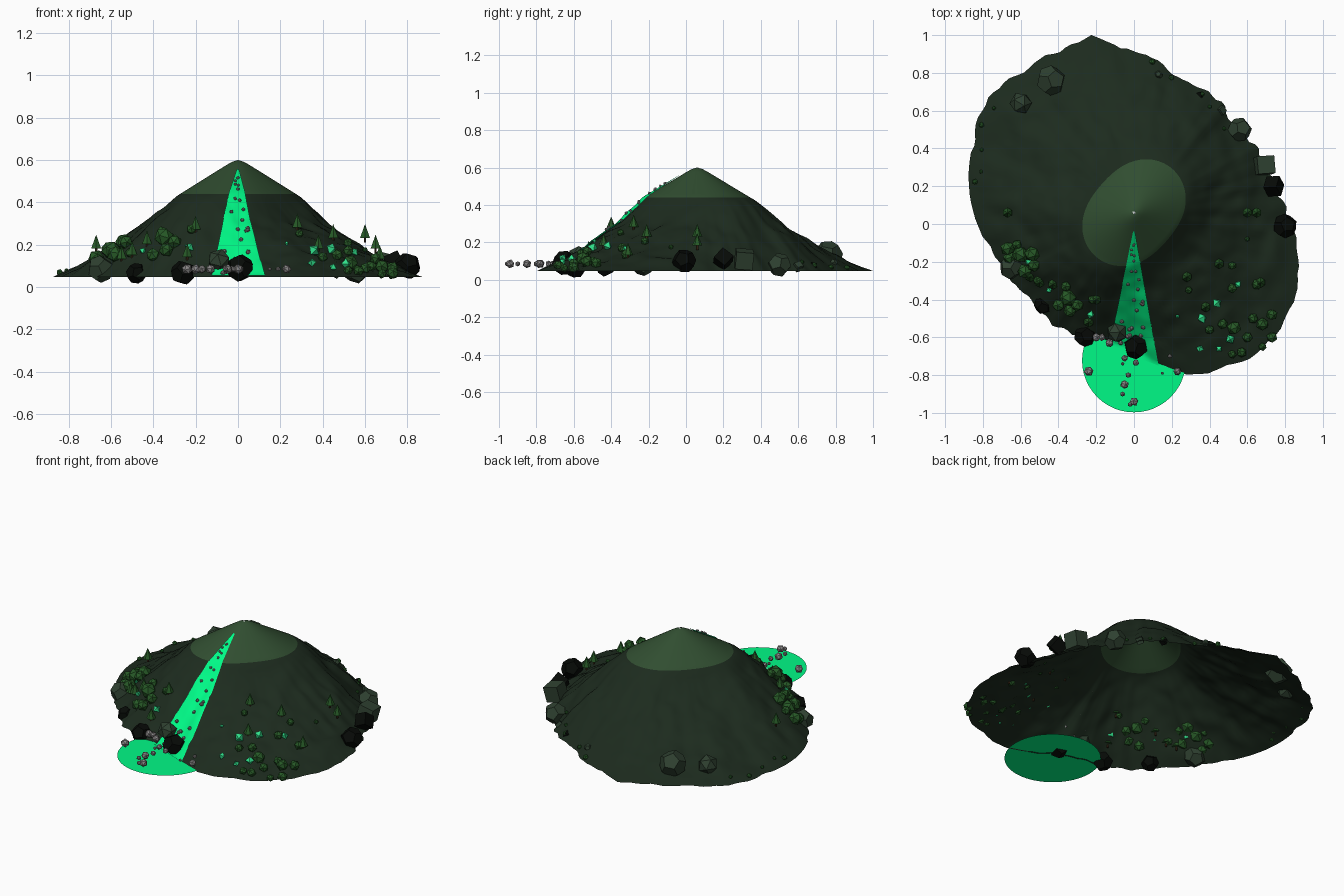
import bpy, bmesh, math, random
from mathutils import Vector, Euler, noise

if "Cube" in bpy.data.objects:
    bpy.data.objects.remove(bpy.data.objects["Cube"])

random.seed(4)
CX, CY = 0.0, 0.06


def mat(name, r, g, b):
    m = bpy.data.materials.new(name)
    m.diffuse_color = (r, g, b, 1)
    m.use_nodes = True
    m.node_tree.nodes["Principled BSDF"].inputs["Base Color"].default_value = m.diffuse_color
    return m


SLOPE = mat("slope", .012, .024, .013)
CAP = mat("cap", .03, .075, .03)
WATER = mat("water", 0, .95, .24)
BLACK = mat("black_rock", .002, .003, .002)
MOSS = mat("moss_rock", .028, .052, .03)
LEAF = mat("leaf", .02, .1, .02)
GEM = mat("crystal", .03, .75, .26)
TRUNK = mat("trunk", .05, .025, .01)
GREY = mat("pebble", .25, .24, .24)
WHITE = mat("white", .85, .9, .88)

# Footprint of the hill and its height profile
OUTLINE = [(-.22, 1), (-.07, .93), (.1, .88), (.25, .76), (.45, .65), (.53, .51), (.65, .4),
           (.75, .2), (.82, 0), (.88, -.2), (.83, -.45), (.72, -.6), (.67, -.67), (.45, -.77),
           (.27, -.81), (.14, -.75), (0, -.65), (-.15, -.62), (-.29, -.6), (-.45, -.51),
           (-.55, -.4), (-.7, -.22), (-.83, 0), (-.88, .25), (-.85, .42), (-.8, .6),
           (-.68, .78), (-.6, .8), (-.42, .9)]
PROFILE = [(0, .6), (.04, .59), (.33, .44), (.5, .32), (.7, .205), (.85, .12), (1, .047)]


def interp(table, x):
    for (a, p), (b, q) in zip(table, table[1:]):
        if x <= b:
            return p + (q - p) * (x - a) / (b - a)
    return table[-1][1]


POLAR = sorted((math.atan2(y - CY, x - CX), math.hypot(x - CX, y - CY)) for x, y in OUTLINE)
POLAR = ([(POLAR[-1][0] - math.tau, POLAR[-1][1])] + POLAR
         + [(POLAR[0][0] + math.tau, POLAR[0][1])])


def rim(a):
    a = math.atan2(math.sin(a), math.cos(a))
    return interp(POLAR, a) + .025 * noise.noise(Vector((math.cos(a), math.sin(a), 0)) * 11)


def shape(a):
    """Summit ring radius and fall-off power; the summit leans across the footprint."""
    c = math.cos(2 * (a - .85))
    return .268 + .04 * c, 1 + .3 * c


def height(x, y):
    a, r = math.atan2(y - CY, x - CX), math.hypot(x - CX, y - CY)
    rc, p = shape(a)
    if r <= rc:
        return interp(PROFILE, .33 * r / rc)
    f = min(1, (r - rc) / (rim(a) - rc))
    bump = (noise.noise(Vector((x * 6, y * 6, 1))) * .022
            + noise.noise(Vector((x * 14, y * 14, 4))) * .012)
    return interp(PROFILE, .33 + .67 * f ** p) + bump * min(1, 5 * f, 5 * (1 - f))


def make(name, bm, *mats):
    me = bpy.data.meshes.new(name)
    bm.to_mesh(me)
    bm.free()
    ob = bpy.data.objects.new(name, me)
    bpy.context.collection.objects.link(ob)
    for m in mats:
        me.materials.append(m)
    return ob


# Open hill shell, with the lighter summit inside the tenth ring
bm = bmesh.new()
N = 160
prev = None
top = bm.verts.new((CX, CY, .6))
for k in range(1, 41):
    ring = []
    for i in range(N):
        a = math.tau * i / N
        rc = shape(a)[0]
        r = rc * k / 10 if k <= 10 else rc + (rim(a) - rc) * (k - 10) / 30
        x, y = CX + r * math.cos(a), CY + r * math.sin(a)
        ring.append(bm.verts.new((x, y, .44 if k == 10 else height(x, y))))
    for i in range(N):
        j = (i + 1) % N
        f = bm.faces.new((top, ring[i], ring[j]) if prev is None
                         else (prev[i], ring[i], ring[j], prev[j]))
        f.smooth = True
        f.material_index = 1 if k <= 10 else 0
    prev = ring
make("hill", bm, SLOPE, CAP)

# Stream draped over the front slope
bm = bmesh.new()
rows = []
for k in range(61):
    s = k / 60
    row = []
    for c in range(9):
        u = c / 4 - 1
        x, y = u * (.005 + .125 * s), -.04 - s * (.66 + .05 * u)
        row.append(bm.verts.new((x, y, height(x, y) + .008)))
    rows.append(row)
for a, b in zip(rows, rows[1:]):
    for c in range(8):
        bm.faces.new((a[c], b[c], b[c + 1], a[c + 1])).smooth = True
make("stream", bm, WATER)

# Pool disc at the foot
bm = bmesh.new()
bmesh.ops.create_circle(bm, cap_ends=True, segments=48, radius=.275)
bmesh.ops.translate(bm, verts=bm.verts, vec=(0, -.722, .05))
make("pool", bm, WATER)


# Shape helpers
def place(name, bm, loc, m, spin=True):
    ob = make(name, bm, m)
    ob.location = loc
    ob.rotation_euler = Euler([random.uniform(0, 6) if spin else 0 for _ in range(3)])
    return ob


def ico(r, sub=1):
    bm = bmesh.new()
    bmesh.ops.create_icosphere(bm, subdivisions=sub, radius=r)
    return bm


def hull(pts):
    bm = bmesh.new()
    for p in pts:
        bm.verts.new(p)
    bmesh.ops.convex_hull(bm, input=bm.verts[:])
    bmesh.ops.dissolve_limit(bm, angle_limit=.05, verts=bm.verts[:], edges=bm.edges[:])
    return bm


def dodeca(r):
    src = ico(1)
    pts = [f.calc_center_median().normalized() * r for f in src.faces]
    src.free()
    return hull(pts)


def octa(r):
    return hull([Vector(p) * r for p in ((1, 0, 0), (-1, 0, 0), (0, 1, 0), (0, -1, 0),
                                         (0, 0, 1), (0, 0, -1))])


def cube(r):
    bm = bmesh.new()
    bmesh.ops.create_cube(bm, size=r * 1.25)
    return bm


def cone(r1, r2, h, n):
    bm = bmesh.new()
    bmesh.ops.create_cone(bm, cap_ends=True, segments=n, radius1=r1, radius2=r2, depth=h)
    return bm


# Boulders along the rim
for x, y, z, r, m, solid in [
        (-.44, .76, .13, .08, MOSS, dodeca), (-.6, .64, .12, .06, MOSS, ico),
        (.56, .5, .08, .065, MOSS, dodeca), (.69, .31, .11, .075, MOSS, cube),
        (.74, .2, .11, .06, BLACK, cube), (.8, -.01, .1, .065, BLACK, dodeca),
        (.01, -.65, .09, .067, BLACK, dodeca), (-.09, -.575, .125, .057, MOSS, ico),
        (-.26, -.59, .068, .06, BLACK, dodeca), (-.48, -.43, .065, .05, BLACK, dodeca),
        (-.65, -.23, .085, .065, MOSS, dodeca), (.35, .68, .07, .025, BLACK, cube),
        (.46, .6, .07, .03, MOSS, cube), (.13, .79, .09, .022, MOSS, dodeca)]:
    place("boulder", solid(r), (x, y, z), m)

# Bushes
for x, y, r in [
        (-.67, -.13, .034), (-.6, -.16, .04), (-.54, -.16, .036), (-.58, -.25, .035),
        (-.53, -.22, .03), (-.62, -.11, .024), (-.66, -.18, .03), (-.51, -.3, .022),
        (-.35, -.39, .04), (-.3, -.43, .03), (-.4, -.43, .03), (-.36, -.33, .025),
        (-.22, -.4, .022), (-.34, -.46, .03), (.29, -.35, .018),
        (.52, -.22, .02), (.65, -.32, .025), (.52, -.34, .024), (.73, -.48, .027),
        (.68, -.53, .03), (.63, -.5, .024), (.53, -.55, .033), (.47, -.53, .025),
        (.6, -.6, .025), (.4, -.56, .022), (.57, -.68, .024), (.52, -.69, .02),
        (.73, -.6, .026), (.68, -.65, .02), (.6, -.08, .012)]:
    place("bush", ico(r * 1.15), (x, y, height(x, y) + r * .7), LEAF)

# Small conifers, set on the front slope at a given ground level
for x, z in [(-.67, .17), (-.2, .26), (.28, .27), (.45, .22), (.6, .22), (.65, .17),
             (-.5, .14), (-.55, .12), (-.43, .19), (-.24, .13), (.38, .17), (.67, .12)]:
    y = -.8
    while height(x, y) < z and y < .06:
        y += .01
    place("conifer", cone(.027, 0, .065, 6), (x, y, z + .045), LEAF, False)
    place("trunk", cone(.006, .006, .03, 6), (x, y, z + .005), TRUNK, False)

# Crystals
for x, y, r in [(.44, -.42, .028), (.36, -.5, .03), (.55, -.32, .022), (.51, -.61, .026),
                (.35, -.66, .022), (-.23, -.48, .024), (-.45, -.35, .018), (.23, -.49, .012),
                (.45, -.66, .02), (-.56, -.2, .02)]:
    place("crystal", octa(r), (x, y, height(x, y) + r * .7), GEM)

# Pebbles in and around the pool
for x, y, r in [(-.24, -.78, .026), (-.05, -.85, .024), (0, -.94, .024), (-.06, -.9, .014),
                (-.02, -.955, .014), (-.03, -.8, .016), (.01, -.735, .018), (-.05, -.71, .018),
                (-.13, -.63, .023), (-.2, -.6, .024), (-.17, -.6, .02), (.23, -.78, .022),
                (.19, -.7, .012), (.15, -.79, .009), (-.06, -.74, .01)]:
    place("pebble", ico(r), (x, y, .085), GREY)

# Debris carried down the stream
for k in range(24):
    s = random.uniform(.03, .95)
    x, y = random.uniform(-.8, .8) * .125 * s, -.04 - .64 * s
    place("stream_stone", ico(.006 + .008 * s), (x, y, height(x, y) + .013), GREY)

# Stray tufts around the rim
for a in [1.3, 1.45, .95, .75, 2.62, 2.75, 2.88, 2.95, 1.05, 2.5]:
    r = rim(a) * random.uniform(.92, .98)
    x, y = CX + r * math.cos(a), CY + r * math.sin(a)
    place("tuft", ico(random.uniform(.01, .018)), (x, y, height(x, y) + .006), LEAF)

# Spring at the summit
place("spring", ico(.012, 2), (CX, CY, .589), WHITE)
